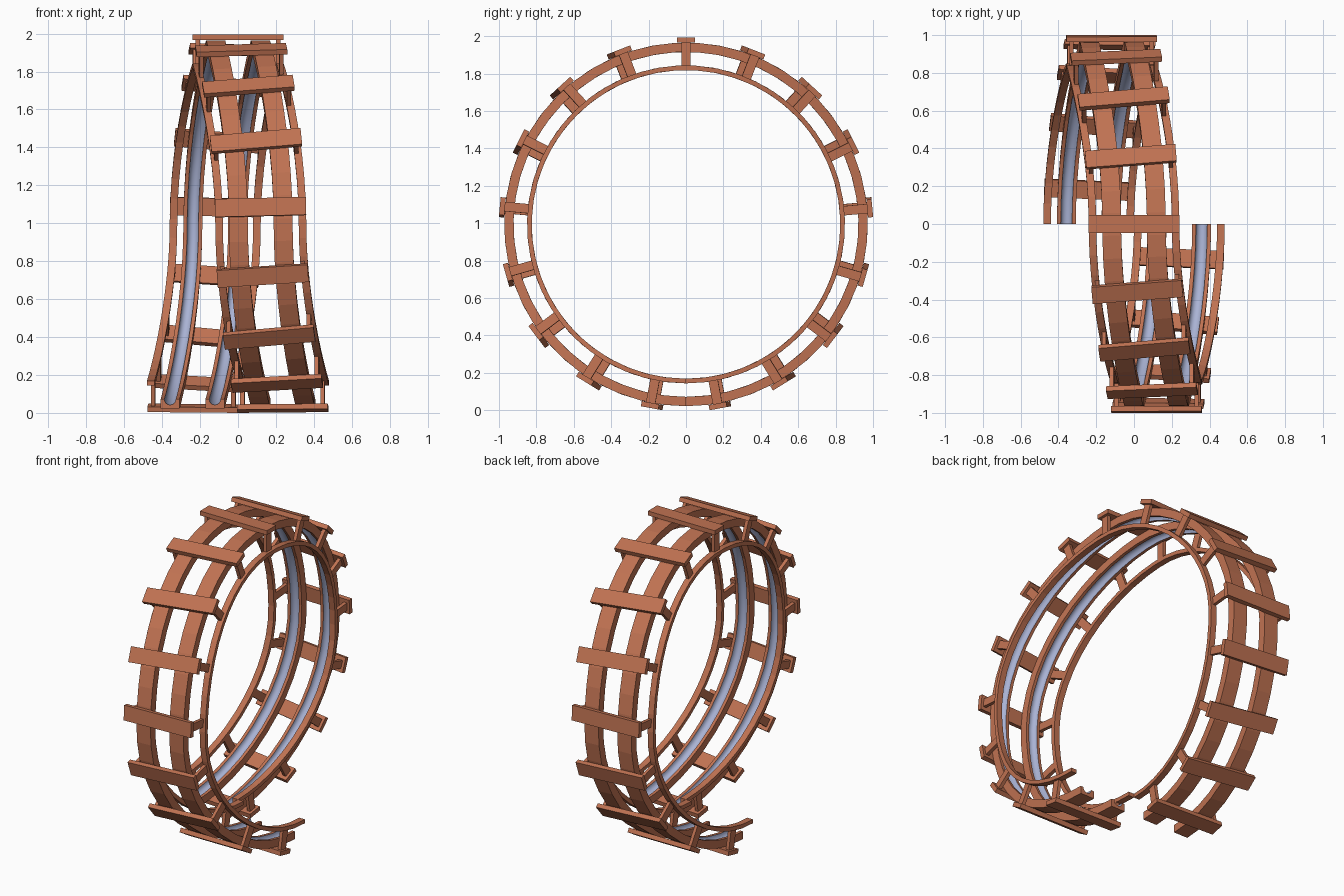
import bpy, bmesh, math
from mathutils import Vector

if "Cube" in bpy.data.objects:
    bpy.data.objects.remove(bpy.data.objects["Cube"])

CENTRE_Z, SHIFT, TIES, STEPS = 0.994, 0.12, 17, 51


def material(name, rgb):
    m = bpy.data.materials.new(name)
    m.diffuse_color = (*rgb, 1)
    m.use_nodes = True
    m.node_tree.nodes["Principled BSDF"].inputs["Base Color"].default_value = m.diffuse_color
    return m


BROWN = material("warm brown", (0.53, 0.17, 0.085))
BLUE = material("pale steel blue", (0.40, 0.45, 0.66))


# Loop path: a circle in YZ that drifts sideways, easing at every quarter turn
def drift(t):
    q = min(int(t * 4), 3)
    u = t * 4 - q
    return SHIFT * (q - 2 + u * u * (3 - 2 * u))


def frame(t):
    a = t * 2 * math.pi
    out = Vector((0, math.sin(a), -math.cos(a)))
    slope = (drift(min(t + .001, 1)) - drift(max(t - .001, 0))) / (
        (min(t + .001, 1) - max(t - .001, 0)) * 2 * math.pi)
    along = Vector((slope, math.cos(a), math.sin(a))).normalized()
    side = out.cross(along).normalized()
    if side.x < 0:
        side = -side
    return Vector((drift(t), 0, CENTRE_Z)), side, out, along


def finish(name, bm, mats):
    bmesh.ops.recalc_face_normals(bm, faces=bm.faces)
    me = bpy.data.meshes.new(name)
    bm.to_mesh(me)
    bm.free()
    for m in mats:
        me.materials.append(m)
    ob = bpy.data.objects.new(name, me)
    bpy.context.collection.objects.link(ob)
    return ob


# Sweep a closed (offset, radius) profile round the loop; blue = groove edge indices
def sweep(name, profile, blue=()):
    bm = bmesh.new()
    rings = []
    for i in range(STEPS + 1):
        c, s, o, _ = frame(i / STEPS)
        rings.append([bm.verts.new(c + s * x + o * r) for x, r in profile])
    n = len(profile)
    for a, b in zip(rings, rings[1:]):
        for j in range(n):
            k = (j + 1) % n
            f = bm.faces.new((a[j], a[k], b[k], b[j]))
            if j in blue:
                f.material_index = 1
                f.smooth = True
    bm.faces.new(rings[0])
    bm.faces.new(rings[-1])
    finish(name, bm, (BROWN, BLUE) if blue else (BROWN,))


# Box set at every tie position: side range, radius range, length along track
def boxes(name, x0, x1, r0, r1, length):
    bm = bmesh.new()
    for i in range(TIES):
        c, s, o, d = frame((i + .5) / TIES)
        v = [bm.verts.new(c + s * x + o * r + d * l)
             for x in (x0, x1) for r in (r0, r1) for l in (-length / 2, length / 2)]
        for q in ((0, 1, 3, 2), (4, 5, 7, 6), (0, 1, 5, 4),
                  (2, 3, 7, 6), (0, 2, 6, 4), (1, 3, 7, 5)):
            bm.faces.new([v[j] for j in q])
    finish(name, bm, (BROWN,))


# Cross ties on the outside of the loop
boxes("cross_ties", -.24, .24, .972, 1.0, .095)

for label, sgn in (("left", -1), ("right", 1)):
    # Running rail with a rounded blue groove facing inward
    x = sgn * .118
    groove = [(x - .03 * math.cos(math.pi * k / 8), .922 + .03 * math.sin(math.pi * k / 8))
              for k in range(9)]
    sweep(label + "_running_rail",
          [(x - .05, .972), (x - .05, .922)] + groove + [(x + .05, .922), (x + .05, .972)],
          range(2, 10))
    # Thin guard rail and its posts
    g = sgn * .22
    sweep(label + "_guard_rail",
          [(g - .02, .825), (g + .02, .825), (g + .02, .85), (g - .02, .85)])
    p = sgn * .212
    boxes(label + "_guard_posts", p - .011, p + .011, .845, .975, .05)
